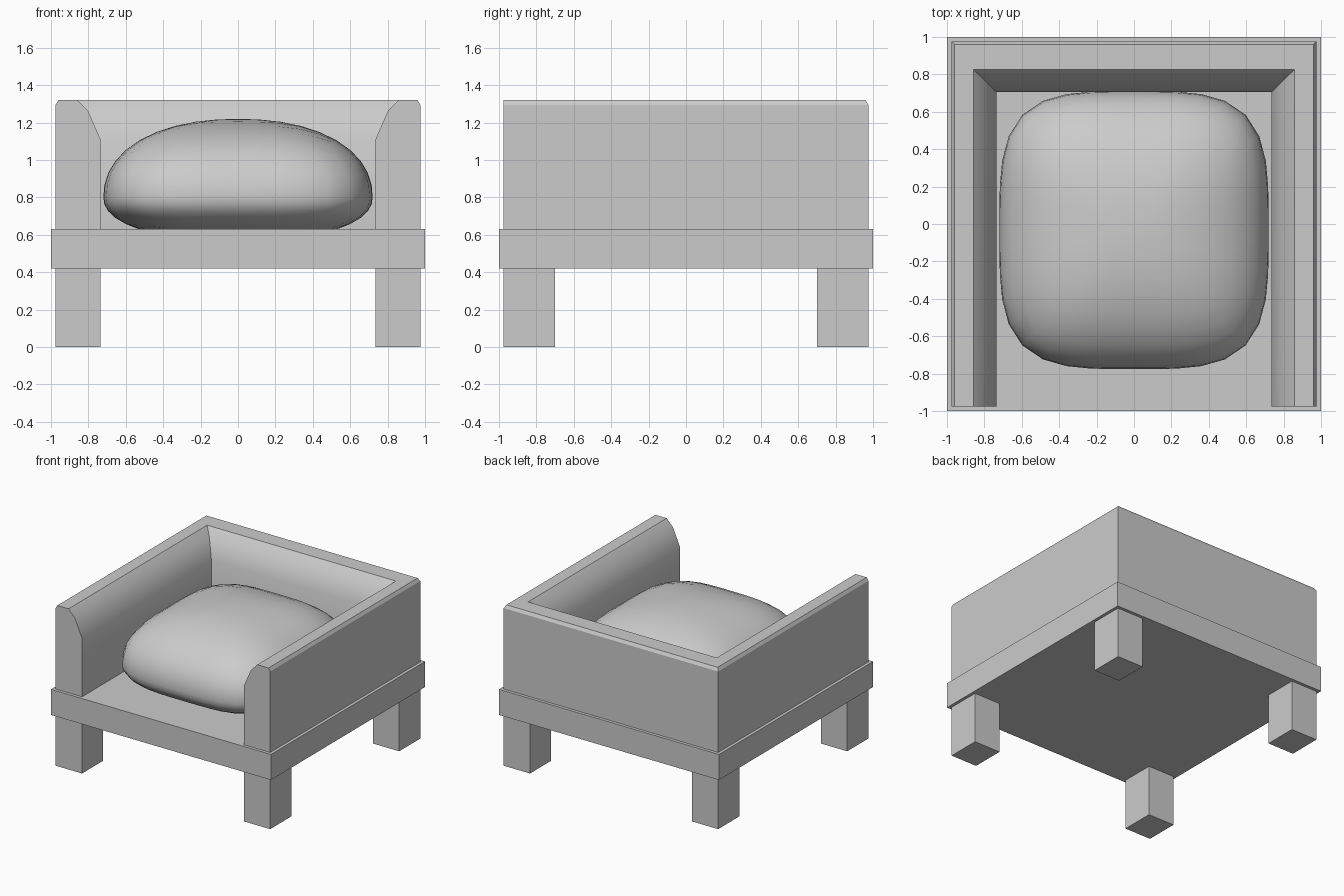
import bpy, bmesh, math

if "Cube" in bpy.data.objects:
    bpy.data.objects.remove(bpy.data.objects["Cube"])


def finish(name, bm, angle=None):
    bmesh.ops.recalc_face_normals(bm, faces=bm.faces)
    mesh = bpy.data.meshes.new(name)
    bm.to_mesh(mesh)
    bm.free()
    obj = bpy.data.objects.new(name, mesh)
    bpy.context.collection.objects.link(obj)
    if angle is not None:
        bpy.ops.object.select_all(action='DESELECT')
        obj.select_set(True)
        bpy.context.view_layer.objects.active = obj
        bpy.ops.object.shade_smooth_by_angle(angle=math.radians(angle))
    return obj


def box(name, lo, hi):
    bm = bmesh.new()
    bmesh.ops.create_cube(bm, size=1)
    for v in bm.verts:
        v.co = [(a + b) / 2 + c * (b - a) for a, b, c in zip(lo, hi, v.co)]
    return finish(name, bm)


# Seat slab
box("seat_base", (-1, -1, 0.42), (1, 1, 0.63))

# Four square legs
for side, sx in (("left", -1), ("right", 1)):
    for end, sy in (("front", -1), ("back", 1)):
        xs = sorted((sx * 0.735, sx * 0.975))
        ys = sorted((sy * 0.70, sy * 0.975))
        box(f"{end}_{side}_leg", (xs[0], ys[0], 0), (xs[1], ys[1], 0.42))

# Arms and back: one profile (side x, back y, z) swept around a mitred U
profile = [
    (0.975, 0.975, 0.63), (0.975, 0.975, 1.295), (0.96, 0.96, 1.32),
    (0.858, 0.825, 1.32), (0.80, 0.77, 1.26), (0.735, 0.705, 1.11),
    (0.735, 0.705, 0.63),
]
bm = bmesh.new()
stations = [(-1, False), (-1, True), (1, True), (1, False)]
rings = [[bm.verts.new((s * x, y if corner else -0.975, z)) for x, y, z in profile]
         for s, corner in stations]
n = len(profile)
for a, b in zip(rings, rings[1:]):
    for i in range(n):
        j = (i + 1) % n
        bm.faces.new((a[i], a[j], b[j], b[i]))
bm.faces.new(rings[0])
bm.faces.new(rings[-1])
finish("arms_and_back", bm, 30)

# Plump cushion: subdivided cube rounded to a soft square dome
bm = bmesh.new()
bmesh.ops.create_cube(bm, size=2)
bmesh.ops.subdivide_edges(bm, edges=bm.edges[:], cuts=9, use_grid_fill=True)
N, P = 3.7, 2.2
for v in bm.verts:
    x, y, z = (math.tan(c * math.pi / 4) for c in v.co)
    h = (abs(x) ** N + abs(y) ** N) ** (1 / N)
    r = (h ** P + abs(z) ** P) ** (1 / P)
    v.co = (0.72 * x / r, -0.033 + 0.743 * y / r,
            0.80 + (0.42 if z > 0 else 0.235) * z / r)
finish("cushion", bm, 60)
